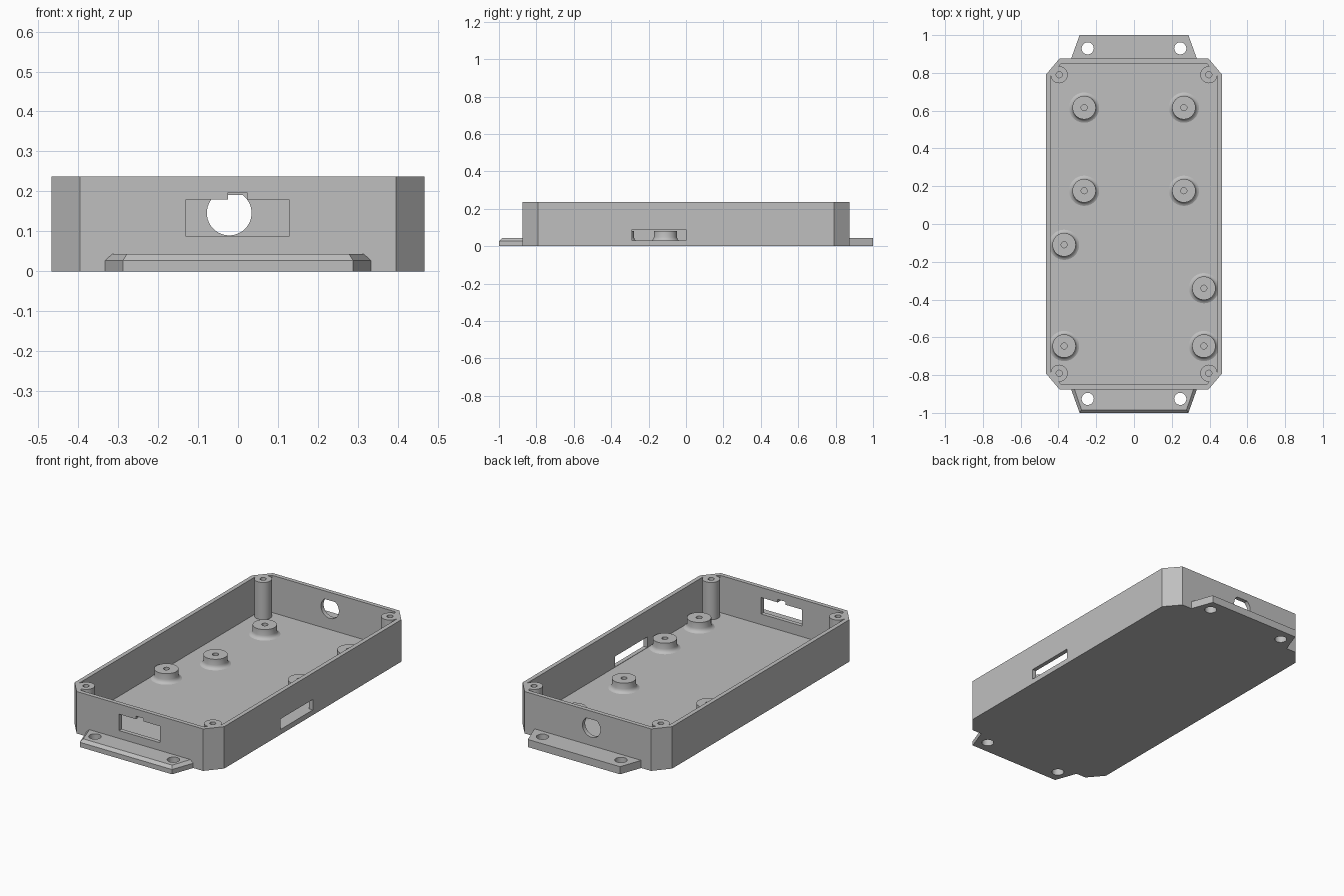
import bpy, bmesh, math
from mathutils import Vector

if "Cube" in bpy.data.objects:
    bpy.data.objects.remove(bpy.data.objects["Cube"])

grey = bpy.data.materials.new("matte grey")
grey.diffuse_color = (0.52, 0.52, 0.52, 1)
grey.use_nodes = True
grey.node_tree.nodes["Principled BSDF"].inputs["Base Color"].default_value = grey.diffuse_color

H, FLOOR = 0.237, 0.027


def loft(name, loops):
    """Solid skinned through loops of equal point count, capped at both ends."""
    bm = bmesh.new()
    rings = [[bm.verts.new(p) for p in loop] for loop in loops]
    n = len(rings[0])
    for a, b in zip(rings, rings[1:]):
        for i in range(n):
            j = (i + 1) % n
            bm.faces.new((a[i], a[j], b[j], b[i]))
    bm.faces.new(rings[0][::-1])
    bm.faces.new(rings[-1])
    bmesh.ops.recalc_face_normals(bm, faces=bm.faces)
    mesh = bpy.data.meshes.new(name)
    bm.to_mesh(mesh)
    bm.free()
    obj = bpy.data.objects.new(name, mesh)
    bpy.context.collection.objects.link(obj)
    mesh.materials.append(grey)
    return obj


def prism(name, pts, lo, hi, axis="z"):
    """Extrude a 2D outline along an axis."""
    def place(p, t):
        return {"z": (p[0], p[1], t), "y": (p[0], t, p[1]), "x": (t, p[0], p[1])}[axis]
    return loft(name, [[place(p, t) for p in pts] for t in (lo, hi)])


def circle(x, y, r, n=40):
    return [(x + r * math.cos(2 * math.pi * i / n), y + r * math.sin(2 * math.pi * i / n)) for i in range(n)]


def lathe(name, x, y, profile):
    return loft(name, [[(px, py, z) for px, py in circle(x, y, r)] for r, z in profile])


def smooth(obj):
    bpy.ops.object.select_all(action="DESELECT")
    obj.select_set(True)
    bpy.context.view_layer.objects.active = obj
    bpy.ops.object.shade_smooth_by_angle(angle=math.radians(30))


def cut(obj, cutter):
    """Subtract the cutter and discard it."""
    mod = obj.modifiers.new("cut", "BOOLEAN")
    mod.operation, mod.solver, mod.object = "DIFFERENCE", "EXACT", cutter
    bpy.ops.object.select_all(action="DESELECT")
    bpy.context.view_layer.objects.active = obj
    obj.select_set(True)
    bpy.ops.object.modifier_apply(modifier=mod.name)
    bpy.data.objects.remove(cutter)


def octagon(x, y, cx, cy):
    """Rectangle outline with clipped corners."""
    return [(cx, -y), (x, -cy), (x, cy), (cx, y), (-cx, y), (-x, cy), (-x, -cy), (-cx, -y)]


# Tray with clipped corners
shell = prism("case_shell", octagon(0.467, 0.875, 0.395, 0.79), 0, H)
cut(shell, prism("cavity", octagon(0.443, 0.851, 0.384, 0.781), FLOOR, H + 0.1))

# Front window with a key notch
window = [(-0.13, 0.087), (0.127, 0.087), (0.127, 0.18), (0.023, 0.18),
          (0.023, 0.197), (-0.025, 0.197), (-0.025, 0.18), (-0.13, 0.18)]
cut(shell, prism("window_cutter", window, -0.95, -0.83, "y"))

# Round rear opening with a flat top
jack = [(x, min(z, 0.191)) for x, z in circle(-0.022, 0.146, 0.056, 48)]
jack = [p for i, p in enumerate(jack)
        if not (p[1] == 0.191 and jack[i - 1][1] == 0.191 and jack[(i + 1) % 48][1] == 0.191)]
cut(shell, prism("jack_cutter", jack, 0.83, 0.95, "y"))

# Slot in the right wall
slot = [(-0.288, 0.029), (0, 0.029), (0, 0.088), (-0.288, 0.088)]
cut(shell, prism("slot_cutter", slot, 0.42, 0.5, "x"))
smooth(shell)

# Lid screw posts in the corners
for sx in (-1, 1):
    for sy in (-1, 1):
        smooth(lathe("corner_post", sx * 0.396, sy * 0.79,
                     [(0.045, FLOOR), (0.045, H), (0.016, H), (0.016, 0.09)]))

# Board standoffs with flared feet
standoffs = [(-0.264, 0.616), (0.264, 0.616), (-0.264, 0.176), (0.264, 0.176),
             (-0.37, -0.11), (0.37, -0.34), (-0.37, -0.646), (0.37, -0.646)]
for x, y in standoffs:
    smooth(lathe("board_standoff", x, y,
                 [(0.08, FLOOR), (0.071, 0.031), (0.065, 0.038), (0.062, 0.048),
                  (0.062, 0.081), (0.016, 0.081), (0.016, 0.03)]))


# Mounting tabs: square-edged at the rear, bevelled at the front
def tab_loop(s, wall, tip, y, z):
    return [(-wall, s * 0.875, z), (wall, s * 0.875, z), (tip, s * y, z), (-tip, s * y, z)]


rear = loft("rear_tab", [tab_loop(1, 0.333, 0.288, 1, z) for z in (0, 0.043)])
front = loft("front_tab", [tab_loop(-1, 0.333, 0.288, 1, 0), tab_loop(-1, 0.333, 0.288, 1, 0.027),
                           tab_loop(-1, 0.315, 0.278, 0.984, 0.043)])
for tab, y in ((rear, 0.93), (front, -0.926)):
    for x in (-0.245, 0.245):
        cut(tab, prism("screw_hole", circle(x, y, 0.032), -0.1, 0.1))
    smooth(tab)
